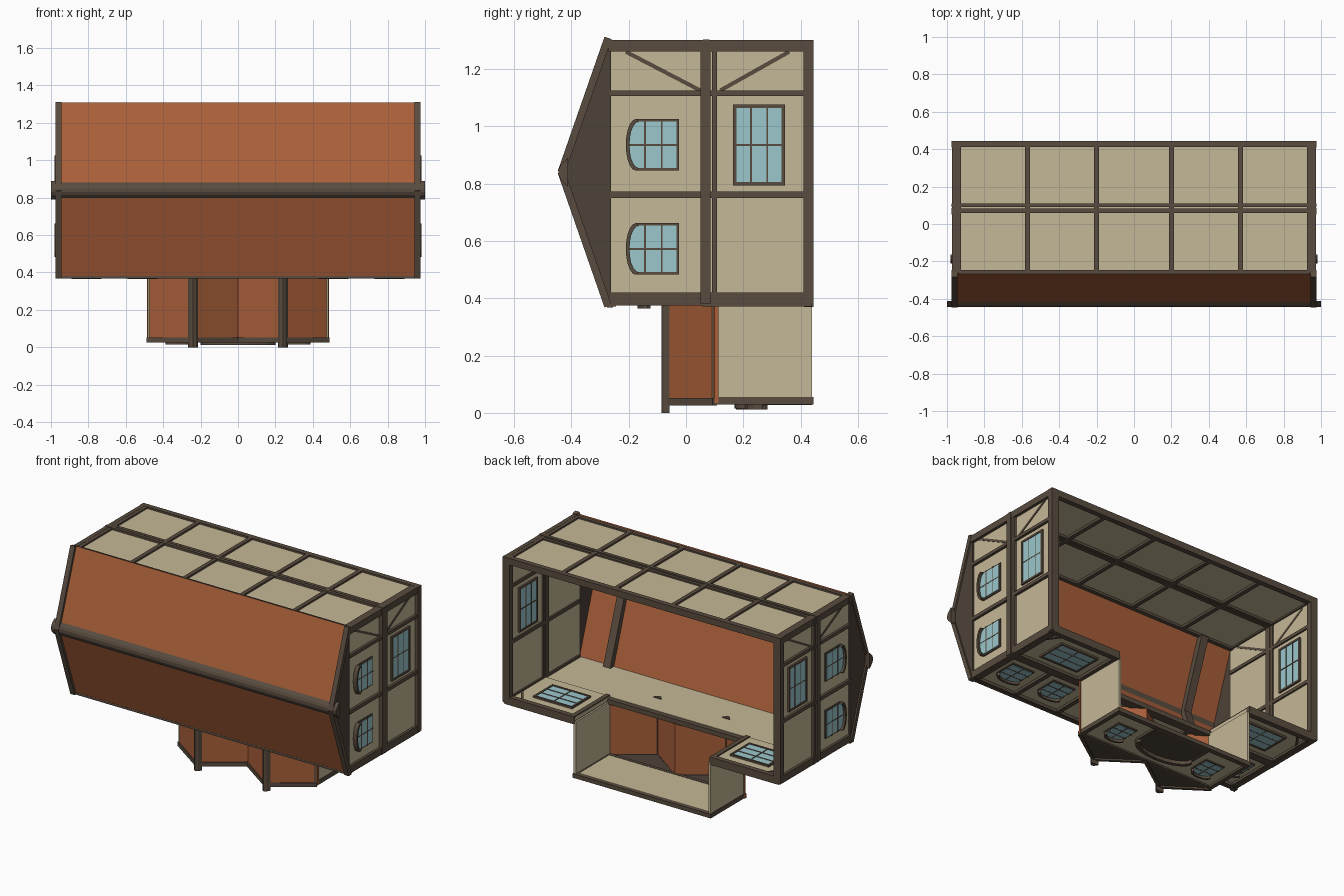
import bpy, bmesh, math

if "Cube" in bpy.data.objects:
    bpy.data.objects.remove(bpy.data.objects["Cube"])

def mat(name, c):
    m = bpy.data.materials.new(name)
    m.diffuse_color = (*c, 1)
    m.use_nodes = True
    m.node_tree.nodes["Principled BSDF"].inputs["Base Color"].default_value = m.diffuse_color
    return m

TIMBER = mat("dark_timber", (0.10, 0.072, 0.05))
GABLE = mat("gable_board", (0.075, 0.054, 0.04))
PLASTER = mat("plaster", (0.56, 0.48, 0.31))
ROOF = mat("terracotta_roof", (0.40, 0.115, 0.042))
GLASS = mat("window_glass", (0.33, 0.57, 0.60))

# Mappings from wall coordinates (u along, v = y, d outward) to space
def right(u, v, d): return (0.955 + d, v, u)
def left(u, v, d): return (-0.955 - d, v, u)
def rear(u, v, d): return (u, v, 1.275 + d)
def front(u, v, d): return (u, v, 0.39 - d)
def porch(u, v, d): return (u, v, 0.042 - d)
def along_x(u, v, d): return (d, v, u)
def along_z(u, v, d): return (u, v, d)

def prism(name, pts, d0, d1, f, m):
    """Extrude a 2D outline between two depths."""
    bm = bmesh.new()
    a = [bm.verts.new(f(u, v, d0)) for u, v in pts]
    b = [bm.verts.new(f(u, v, d1)) for u, v in pts]
    bm.faces.new(a)
    bm.faces.new(b[::-1])
    n = len(pts)
    for i in range(n):
        j = (i + 1) % n
        bm.faces.new((a[j], a[i], b[i], b[j]))
    bmesh.ops.recalc_face_normals(bm, faces=bm.faces)
    me = bpy.data.meshes.new(name)
    bm.to_mesh(me)
    bm.free()
    me.materials.append(m)
    ob = bpy.data.objects.new(name, me)
    bpy.context.collection.objects.link(ob)
    return ob

def rect(name, u0, u1, v0, v1, d0, d1, f, m):
    return prism(name, [(u0, v0), (u1, v0), (u1, v1), (u0, v1)], d0, d1, f, m)

def strip(name, p, q, w, d0, d1, f, m):
    """Straight bar of width w from p to q."""
    dx, dy = q[0] - p[0], q[1] - p[1]
    k = w / 2 / math.hypot(dx, dy)
    a, b = -dy * k, dx * k
    return prism(name, [(p[0] + a, p[1] + b), (q[0] + a, q[1] + b),
                        (q[0] - a, q[1] - b), (p[0] - a, p[1] - b)], d0, d1, f, m)

def arch(u, v0, v1, h, rise, n=10):
    """Outline with a shallow arched head at v0."""
    top = [(u + h * math.cos(math.pi * i / n),
            v0 + rise - rise * math.sin(math.pi * i / n)) for i in range(n + 1)]
    return [(u + h, v1)] + top + [(u - h, v1)]

def rect_window(u, v0, v1, h, f):
    for a, b, c in ((0, 0.008, 0.012), (-0.02, -0.028, -0.032)):   # both wall sides
        rect("window_pane", u - h, u + h, v0, v1, a, b, f, GLASS)
        for s in (-1, 1):
            rect("window_frame", u + s * h - .006, u + s * h + .006, v0 - .006, v1 + .006, a, c, f, TIMBER)
        for v in (v0, v1):
            rect("window_frame", u - h, u + h, v - .006, v + .006, a, c, f, TIMBER)
        rect("window_bar", u - .003, u + .003, v0, v1, b, b * 1.1, f, TIMBER)
        for k in (1, 2):
            v = v0 + (v1 - v0) * k / 3
            rect("window_bar", u - h, u + h, v - .003, v + .003, b, b * 1.1, f, TIMBER)

def arch_window(u, v0, v1, h, f):
    prism("arched_window_frame", arch(u, v0, v1, h, .035), 0, .007, f, TIMBER)
    prism("arched_window_pane", arch(u, v0 + .013, v1 - .009, h - .009, .03), .006, .011, f, GLASS)
    rect("window_bar", u - .003, u + .003, v0 + .01, v1, .01, .012, f, TIMBER)
    for k in (.36, .68):
        v = v0 + (v1 - v0) * k
        rect("window_bar", u - h, u + h, v - .003, v + .003, .01, .012, f, TIMBER)
    hood(u, v0, h, .035, .012, .026, f)

def hood(u, v0, h, rise, w, d, f):
    outer = arch(u, v0, 0, h, rise)[1:-1]
    inner = arch(u, v0 + w, 0, h - w * .7, rise)[1:-1]
    prism("arch_hood", outer + inner[::-1], 0, d, f, TIMBER)

# Rear wall with its timber grid
rect("rear_wall", -.96, .96, -.27, .44, -.0, .015, rear, PLASTER)
for x in (-.96, -.57, -.2, .2, .57, .96):
    rect("rear_post", x - .013, x + .013, -.27, .44, -.015, .026, rear, TIMBER)
for v0, v1, d in ((-.27, -.245, .025), (.06, .082, .028), (.09, .11, .024), (.412, .445, .026)):
    rect("rear_rail", -.975, .975, v0, v1, -.015, d, rear, TIMBER)

# End walls, gables, timbers and windows
for f in (right, left):
    rect("end_wall", .38, 1.29, -.27, .44, -.02, 0, f, PLASTER)
    prism("gable_panel", [(.375, -.262), (.84, -.43), (1.305, -.262)], -.02, .012, f, GABLE)
    for z in (.372, 1.308):
        strip("barge_board", (z, -.272), (.84, -.435), .026, -.01, .022, f, TIMBER)
    for z0, z1 in ((.375, .42), (.75, .772), (1.105, 1.125), (1.265, 1.3)):
        rect("end_beam", z0, z1, -.265, .44, -.03, .016, f, TIMBER)
    for v0, v1, d in ((.05, .085, .022), (.09, .108, .018), (.41, .445, .02)):
        rect("end_rail", .38, 1.3, v0, v1, -.03, d, f, TIMBER)
    strip("brace", (1.26, -.21), (1.125, .05), .014, -.022, .004, f, TIMBER)
    strip("brace", (1.125, .12), (1.26, .36), .014, -.022, .004, f, TIMBER)
    for z in (.572, .935):
        arch_window(z, -.21, -.025, .09, f)
    rect_window(.935, .17, .34, .135, f)

# Main roof, ridge and inner rafters
prism("main_roof", [(.37, -.27), (.84, -.435), (1.308, -.27), (1.285, -.265), (.84, -.418), (.39, -.265)],
      -.967, .967, along_x, ROOF)
prism("main_ridge", [(.79, -.412), (.815, -.437), (.83, -.444), (.85, -.444), (.865, -.437), (.89, -.412)],
      -1, 1, along_x, TIMBER)
rect("eave_board", .368, .382, -.275, -.255, -.975, .975, along_x, TIMBER)
for s in (-1, 1):
    for z in (.40, 1.27):
        strip("inner_rafter", (z, -.25), (.84, -.405), .035, s * .72 - .025, s * .72 + .025, along_x, TIMBER)

# Front wall: strip over the wing plus the two flanks
rect("front_wall_upper", -.96, .96, -.27, .08, -.015, 0, front, PLASTER)
for v0, v1 in ((-.27, -.245), (.055, .11)):
    rect("front_rail", -.97, .97, v0, v1, -.012, .018, front, TIMBER)
for s in (-1, 1):
    u0, u1 = sorted((s * .475, s * .96))
    rect("front_wall_flank", u0, u1, .08, .44, -.02, 0, front, PLASTER)
    rect("front_sill", u0, u1, .412, .445, -.028, .02, front, TIMBER)
    rect_window(s * .69, .165, .345, .13, front)
    strip("brace", (s * .94, .3), (s * .86, .41), .014, -.024, .006, front, TIMBER)
    for x in (.49, .955):
        rect("front_post", s * x - .014, s * x + .014, .08, .44, -.028, .018, front, TIMBER)
    for x in (.35, .66, .955):
        rect("front_post", s * x - .014, s * x + .014, -.27, .08, -.003, .016, front, TIMBER)
    for x in (.51, .81):
        arch_window(s * x, -.17, .0, .08, front)

    # Wing side wall, gable and ridge
    u0, u1 = sorted((s * .465, s * .48))
    rect("wing_side_wall", u0, u1, .09, .44, .035, .385, along_z, PLASTER)
    prism("wing_gable", [(s * .005, .105), (s * .24, -.06), (s * .48, .105)], -.008, .006, porch, GABLE)
    for x in (0, .485):
        strip("wing_barge", (s * x, .1), (s * .242, -.068), .018, -.01, .016, porch, TIMBER)
    c = s * .24
    prism("wing_ridge", [(c - .027, -.058), (c - .015, -.078), (c, -.086), (c + .015, -.078), (c + .027, -.058)],
          0, .41, along_z, TIMBER)
    rect("wing_post", s * .472 - .013, s * .472 + .013, .1, .44, -.014, .012, porch, TIMBER)
    arch_window(s * .32, .17, .33, .068, porch)

# Twin-gabled wing roof
line = [(-.487, .1), (-.24, -.075), (0, .098), (.24, -.075), (.487, .1)]
prism("wing_roof", line + [(x, y + .014) for x, y in line[::-1]], .035, .38, along_z, ROOF)

# Wing front wall, rails and arched door
rect("wing_front_wall", -.48, .48, .1, .44, -.012, 0, porch, PLASTER)
rect("wing_rail", -.48, .48, .095, .115, -.014, .01, porch, TIMBER)
rect("wing_sill", -.485, .485, .415, .445, -.014, .012, porch, TIMBER)
prism("door", arch(0, .19, .44, .19, .09, 14), 0, .008, porch, GABLE)
hood(0, .175, .2, .09, .02, .03, porch)
for s in (-1, 1):
    rect("door_jamb", s * .192 - .008, s * .192 + .008, .26, .44, 0, .014, porch, TIMBER)
